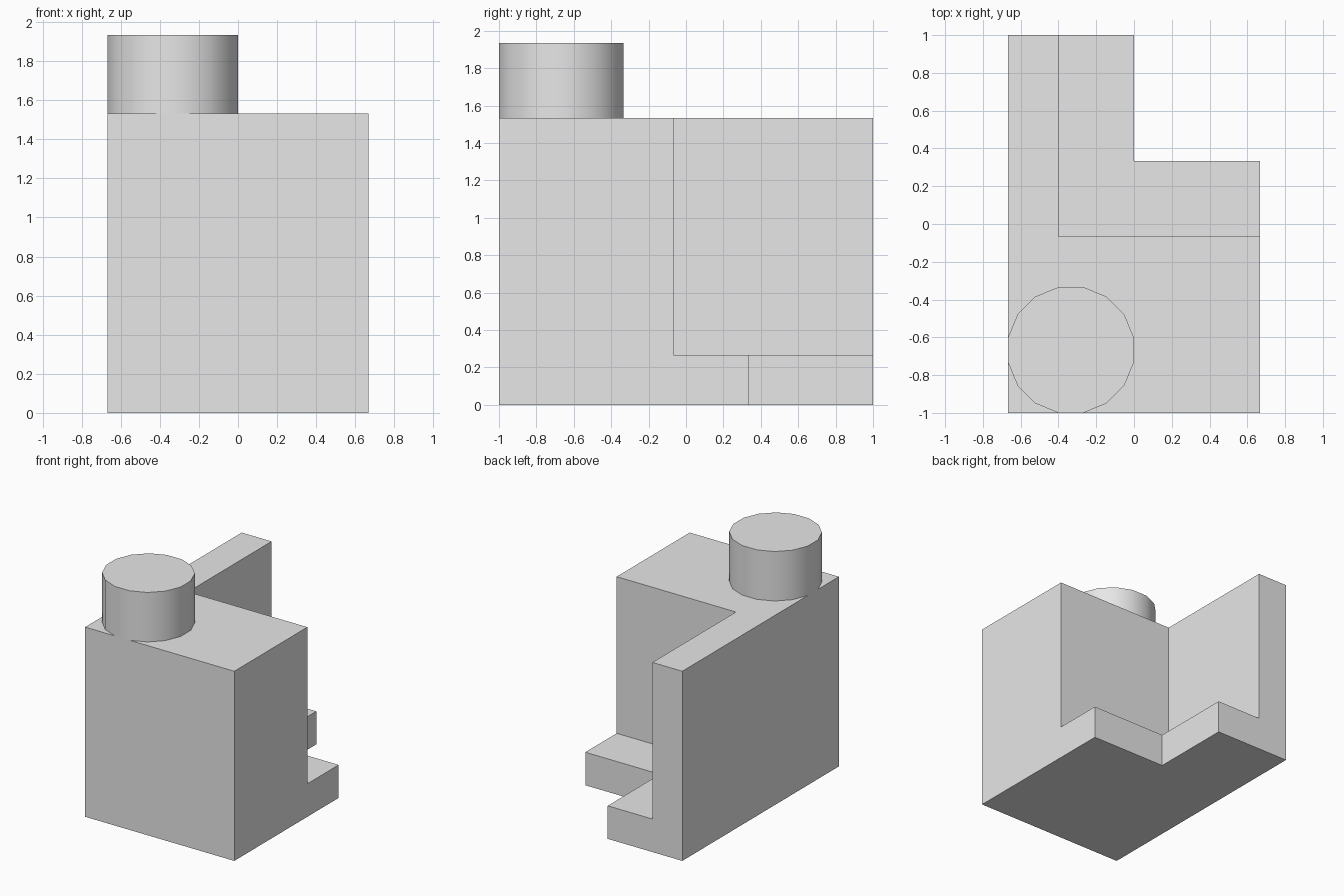
import bpy, bmesh, math

cube = bpy.data.objects.get("Cube")
if cube:
    bpy.data.objects.remove(cube, do_unlink=True)

# Overall dimensions
HALF_W, HALF_D = 0.667, 1.0
BASE_H, BODY_H, STUD_H = 0.267, 1.533, 1.933
STUD_R = 0.333          # measured to the flats

grey = bpy.data.materials.new("light grey")
grey.use_nodes = True
colour = (0.8, 0.8, 0.8, 1)
grey.diffuse_color = colour
grey.node_tree.nodes["Principled BSDF"].inputs["Base Color"].default_value = colour


def prism(name, outline, z0, z1):
    """Extrude a counter-clockwise outline from z0 up to z1."""
    bm = bmesh.new()
    face = bm.faces.new([bm.verts.new((x, y, z0)) for x, y in outline])
    top = bmesh.ops.extrude_face_region(bm, geom=[face], use_keep_orig=True)["geom"]
    for v in top:
        if isinstance(v, bmesh.types.BMVert):
            v.co.z = z1
    bmesh.ops.recalc_face_normals(bm, faces=bm.faces)
    mesh = bpy.data.meshes.new(name)
    bm.to_mesh(mesh)
    bm.free()
    mesh.materials.append(grey)
    obj = bpy.data.objects.new(name, mesh)
    bpy.context.collection.objects.link(obj)
    return obj


def corner(arm_x, arm_y):
    """L outline: a wide front block with a narrow wing along the -x side."""
    return [(-HALF_W, -HALF_D), (HALF_W, -HALF_D), (HALF_W, arm_y),
            (arm_x, arm_y), (arm_x, HALF_D), (-HALF_W, HALF_D)]


def activate(obj):
    bpy.ops.object.select_all(action="DESELECT")
    obj.select_set(True)
    bpy.context.view_layer.objects.active = obj


# Corner body: the low ledge joined with the tall walls
body = prism("corner_body", corner(0, 0.333), 0, BASE_H)
walls = prism("tall_walls", corner(-0.4, -0.067), BASE_H, BODY_H)
union = body.modifiers.new("join walls", "BOOLEAN")
union.operation = "UNION"
union.solver = "EXACT"
union.object = walls
activate(body)
bpy.ops.object.modifier_apply(modifier=union.name)
bpy.data.objects.remove(walls, do_unlink=True)

# Round stud, sixteen-sided with flats flush to the body sides
SIDES = 16
radius = STUD_R / math.cos(math.pi / SIDES)
angles = [math.tau * (i + 0.5) / SIDES for i in range(SIDES)]
circle = [(STUD_R - HALF_W + radius * math.cos(a),
           STUD_R - HALF_D + radius * math.sin(a)) for a in angles]
stud = prism("round_stud", circle, BODY_H, STUD_H)
activate(stud)
bpy.ops.object.shade_smooth_by_angle(angle=math.radians(30))
